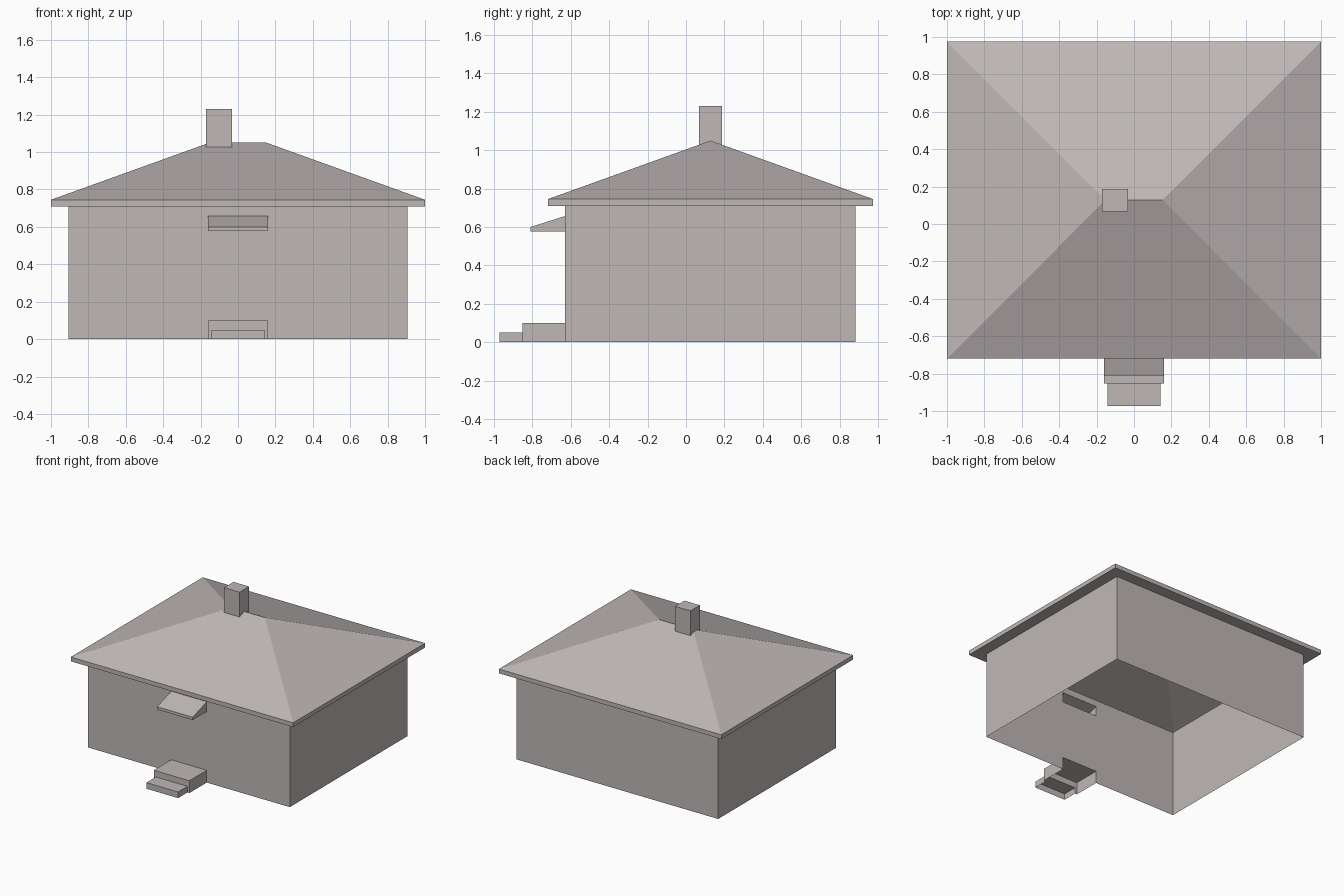
import bpy
import bmesh
from mathutils import Vector

cube = bpy.data.objects.get("Cube")
if cube:
    bpy.data.objects.remove(cube, do_unlink=True)

# Single warm grey plaster colour
plaster = bpy.data.materials.new("warm_grey_plaster")
plaster.use_nodes = True
GREY = (0.52, 0.48, 0.47, 1)
plaster.diffuse_color = GREY
plaster.node_tree.nodes["Principled BSDF"].inputs["Base Color"].default_value = GREY

# Shared dimensions
WALL_X, FRONT, BACK, EAVE = 0.907, -0.63, 0.882, 0.71
ROOF_X, ROOF_FRONT, ROOF_BACK = 1.0, -0.72, 0.975
FASCIA_TOP, RIDGE_Z, RIDGE_X, RIDGE_Y = 0.745, 1.05, 0.153, 0.128
PORCH_X, PORCH_FRONT, PORCH_TOP = 0.16, -0.853, 0.1
STEP_X, STEP_FRONT, STEP_TOP = 0.142, -0.973, 0.05
AWN_FRONT, AWN_LOW, AWN_LIP, AWN_TOP = -0.81, 0.577, 0.6, 0.657

DOWN, UP = Vector((0, 0, -1)), Vector((0, 0, 1))
TO_FRONT, TO_BACK = Vector((0, -1, 0)), Vector((0, 1, 0))


def finish(bm, name):
    bmesh.ops.remove_doubles(bm, verts=bm.verts, dist=0.0001)
    mesh = bpy.data.meshes.new(name)
    bm.to_mesh(mesh)
    bm.free()
    mesh.materials.append(plaster)
    obj = bpy.data.objects.new(name, mesh)
    bpy.context.scene.collection.objects.link(obj)
    return obj


def open_box(lo, hi, open_sides=()):
    """Box between two corners, without the faces that look along open_sides."""
    bm = bmesh.new()
    bmesh.ops.create_cube(bm, size=1)
    lo, hi = Vector(lo), Vector(hi)
    for v in bm.verts:
        v.co = (lo + hi) / 2 + v.co * (hi - lo)
    bm.normal_update()
    gone = [f for f in bm.faces if any(f.normal.dot(d) > 0.9 for d in open_sides)]
    bmesh.ops.delete(bm, geom=gone, context="FACES")
    return bm


def face(bm, *points):
    bm.faces.new([bm.verts.new(p) for p in points])


def front_panel(bm, x0, x1, z0, z1, y):
    face(bm, (x0, y, z0), (x1, y, z0), (x1, y, z1), (x0, y, z1))


# House walls: hollow, with openings behind the porch and the awning
bm = open_box((-WALL_X, FRONT, 0), (WALL_X, BACK, EAVE), (UP, DOWN, TO_FRONT))
front_panel(bm, -WALL_X, -PORCH_X, 0, EAVE, FRONT)
front_panel(bm, PORCH_X, WALL_X, 0, EAVE, FRONT)
front_panel(bm, -PORCH_X, PORCH_X, PORCH_TOP, AWN_LOW, FRONT)
front_panel(bm, -PORCH_X, PORCH_X, AWN_TOP, EAVE, FRONT)
finish(bm, "house_walls")

# Porch slab and lower step: hollow underneath
bm = open_box((-PORCH_X, PORCH_FRONT, 0), (PORCH_X, FRONT, PORCH_TOP),
              (DOWN, TO_FRONT, TO_BACK))
front_panel(bm, -PORCH_X, -STEP_X, 0, PORCH_TOP, PORCH_FRONT)
front_panel(bm, STEP_X, PORCH_X, 0, PORCH_TOP, PORCH_FRONT)
front_panel(bm, -STEP_X, STEP_X, STEP_TOP, PORCH_TOP, PORCH_FRONT)
finish(bm, "porch_slab")
finish(open_box((-STEP_X, STEP_FRONT, 0), (STEP_X, PORCH_FRONT, STEP_TOP),
                (DOWN, TO_BACK)), "lower_step")

# Door awning: box with its front top edge lowered
bm = open_box((-PORCH_X, AWN_FRONT, AWN_LOW), (PORCH_X, FRONT, AWN_TOP), (TO_BACK,))
for v in bm.verts:
    if v.co.y < FRONT - 0.01 and v.co.z > AWN_LIP:
        v.co.z = AWN_LIP
finish(bm, "door_awning")

# Hipped roof: fascia, hollow slopes and a soffit ring around the walls
bm = open_box((-ROOF_X, ROOF_FRONT, EAVE), (ROOF_X, ROOF_BACK, FASCIA_TOP), (UP, DOWN))


def ring(x, y0, y1, z):
    return [Vector(p) for p in ((-x, y0, z), (x, y0, z), (x, y1, z), (-x, y1, z))]


eaves = ring(ROOF_X, ROOF_FRONT, ROOF_BACK, FASCIA_TOP)
ridge = ring(RIDGE_X, RIDGE_Y, RIDGE_Y, RIDGE_Z)
outer = ring(ROOF_X, ROOF_FRONT, ROOF_BACK, EAVE)
inner = ring(WALL_X, FRONT, BACK, EAVE)
for i in range(4):
    j = (i + 1) % 4
    slope = [eaves[i], eaves[j], ridge[j]]
    if ridge[i] != ridge[j]:
        slope.append(ridge[i])
    face(bm, *slope)
    face(bm, outer[j], outer[i], inner[i], inner[j])
finish(bm, "hipped_roof")

# Chimney
finish(open_box((-0.172, 0.067, 1.0), (-0.033, 0.188, 1.23), (DOWN,)), "chimney")
